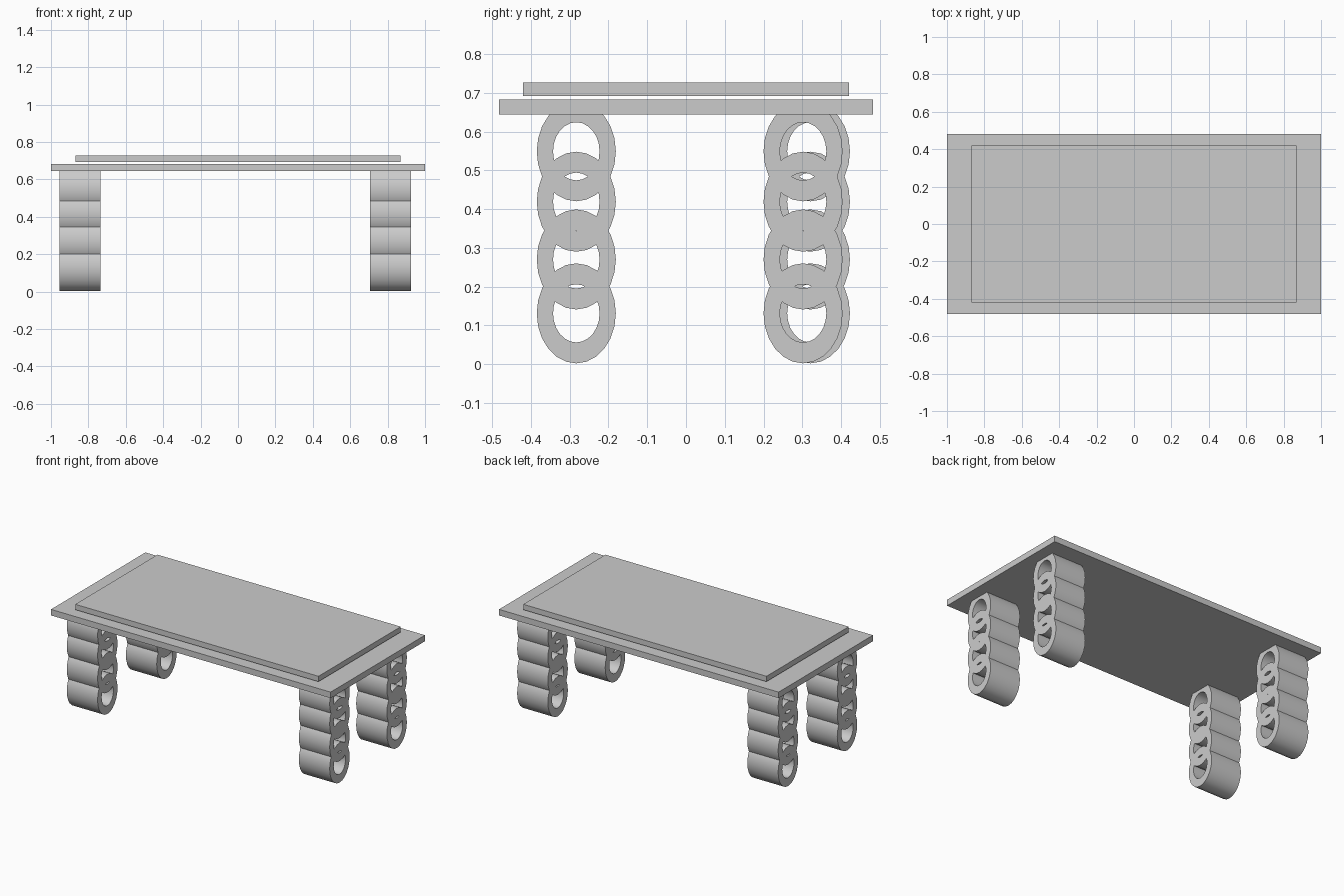
import bpy, bmesh
from math import cos, sin, tau

if "Cube" in bpy.data.objects:
    bpy.data.objects.remove(bpy.data.objects["Cube"])

SEGMENTS = 24
RING_HEIGHTS = (0.131, 0.27, 0.419, 0.549)


def slab(name, size, z0, z1):
    bpy.ops.mesh.primitive_cube_add(size=1, location=(0, 0, (z0 + z1) / 2))
    ob = bpy.context.object
    ob.name = name
    ob.scale = (size[0], size[1], z1 - z0)
    bpy.ops.object.transform_apply(location=False, rotation=False, scale=True)


def add_tube(bm, z):
    # Oval tube running along x, with an oval hole
    def loop(x, ry, rz):
        return [bm.verts.new((x, ry * cos(tau * i / SEGMENTS), z + rz * sin(tau * i / SEGMENTS)))
                for i in range(SEGMENTS)]
    loops = [loop(-0.11, 0.102, 0.129), loop(0.11, 0.102, 0.129),
             loop(0.11, 0.06, 0.075), loop(-0.11, 0.06, 0.075)]
    for k in range(4):
        a, b = loops[k], loops[(k + 1) % 4]
        for i in range(SEGMENTS):
            j = (i + 1) % SEGMENTS
            bm.faces.new((a[i], a[j], b[j], b[i]))


def ring_leg(name, x, y):
    bm = bmesh.new()
    for z in RING_HEIGHTS:
        add_tube(bm, z)
    bmesh.ops.recalc_face_normals(bm, faces=bm.faces)
    mesh = bpy.data.meshes.new(name)
    bm.to_mesh(mesh)
    bm.free()
    ob = bpy.data.objects.new(name, mesh)
    ob.location = (x, y, 0)
    bpy.context.collection.objects.link(ob)
    bpy.ops.object.select_all(action='DESELECT')
    ob.select_set(True)
    bpy.context.view_layer.objects.active = ob
    bpy.ops.object.shade_smooth_by_angle(angle=0.52)


# Table top and the thin panel hovering just above it
slab("table_top", (2.0, 0.964), 0.644, 0.683)
slab("top_panel", (1.74, 0.84), 0.692, 0.727)

# Legs made of stacked, overlapping oval tubes
ring_leg("front_left_leg", -0.845, -0.283)
ring_leg("front_right_leg", 0.815, -0.283)
ring_leg("back_left_leg", -0.845, 0.321)
ring_leg("back_right_leg", 0.815, 0.302)
